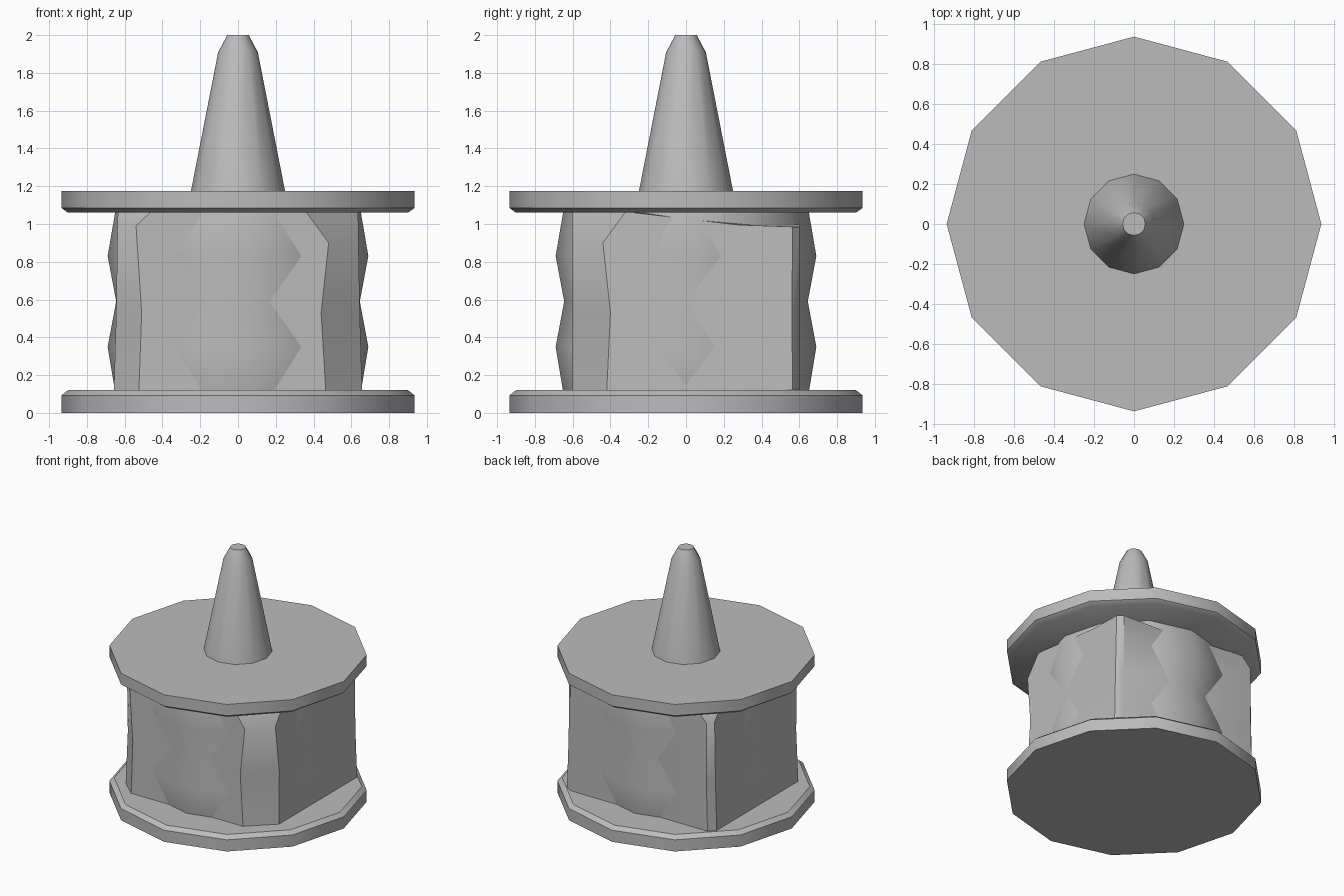
import bpy
import bmesh
import math

default = bpy.data.objects.get("Cube")
if default:
    bpy.data.objects.remove(default, do_unlink=True)

grey = bpy.data.materials.new("plain grey")
grey.use_nodes = True
tone = (0.5, 0.5, 0.5, 1)
grey.diffuse_color = tone
grey.node_tree.nodes["Principled BSDF"].inputs["Base Color"].default_value = tone


def loft(name, rings):
    """Skin a stack of equal-sized point rings and cap both ends."""
    bm = bmesh.new()
    layers = [[bm.verts.new(p) for p in ring] for ring in rings]
    for low, high in zip(layers, layers[1:]):
        for i in range(len(low)):
            j = (i + 1) % len(low)
            bm.faces.new((low[i], low[j], high[j], high[i]))
    bm.faces.new(layers[0][::-1])
    bm.faces.new(layers[-1])
    bmesh.ops.recalc_face_normals(bm, faces=bm.faces[:])
    mesh = bpy.data.meshes.new(name)
    bm.to_mesh(mesh)
    bm.free()
    mesh.materials.append(grey)
    obj = bpy.data.objects.new(name, mesh)
    bpy.context.collection.objects.link(obj)
    bpy.ops.object.select_all(action="DESELECT")
    obj.select_set(True)
    bpy.context.view_layer.objects.active = obj
    bpy.ops.object.shade_smooth_by_angle(angle=math.radians(38))
    return obj


def turned(name, profile, sides=12):
    """Revolve (radius, height) pairs into a twelve-sided part."""
    steps = [2 * math.pi * i / sides for i in range(sides)]
    return loft(name, [[(r * math.cos(a), r * math.sin(a), z) for a in steps]
                       for r, z in profile])


# Plates, spike and barrel
turned("base_plate", [(0.935, 0), (0.935, 0.093), (0.9, 0.12)])
turned("top_plate", [(0.9, 1.06), (0.935, 1.085), (0.935, 1.175)])
turned("spike", [(0.25, 1.17), (0.105, 1.91), (0.057, 2.0)])
turned("barrel", [(0.65, 0.11), (0.69, 0.35), (0.645, 0.59),
                  (0.69, 0.83), (0.65, 1.065)])

# Squared body: per corner, the chamfer ends (x, y) and heights, bottom to top
widths = (0.657, 0.645, 0.638, 0.636)
depth = 0.6
corners = {
    (1, -1): [(0.465, 0.42, 0.11), (0.44, 0.4, 0.53), (0.48, 0.44, 0.9), (0.36, 0.32, 1.065)],
    (1, 1): [(0.6, 0.565, 0.11), (0.6, 0.56, 0.53), (0.6, 0.565, 0.985), (0.3, 0.28, 0.995)],
    (-1, 1): [(0.61, 0.55, 0.11), (0.6, 0.55, 0.53), (0.6, 0.55, 0.98), (0.52, 0.48, 1.065)],
    (-1, -1): [(0.525, 0.48, 0.11), (0.51, 0.47, 0.53), (0.54, 0.49, 0.99), (0.46, 0.42, 1.065)],
}
rings = []
for level, width in enumerate(widths):
    ring = []
    for (sx, sy), steps in corners.items():
        x, y, z = steps[level]
        pair = [(sx * x, sy * depth, z), (sx * width, sy * y, z)]
        ring += pair if sx * sy < 0 else pair[::-1]
    rings.append(ring)
loft("chamfered_body", rings)
